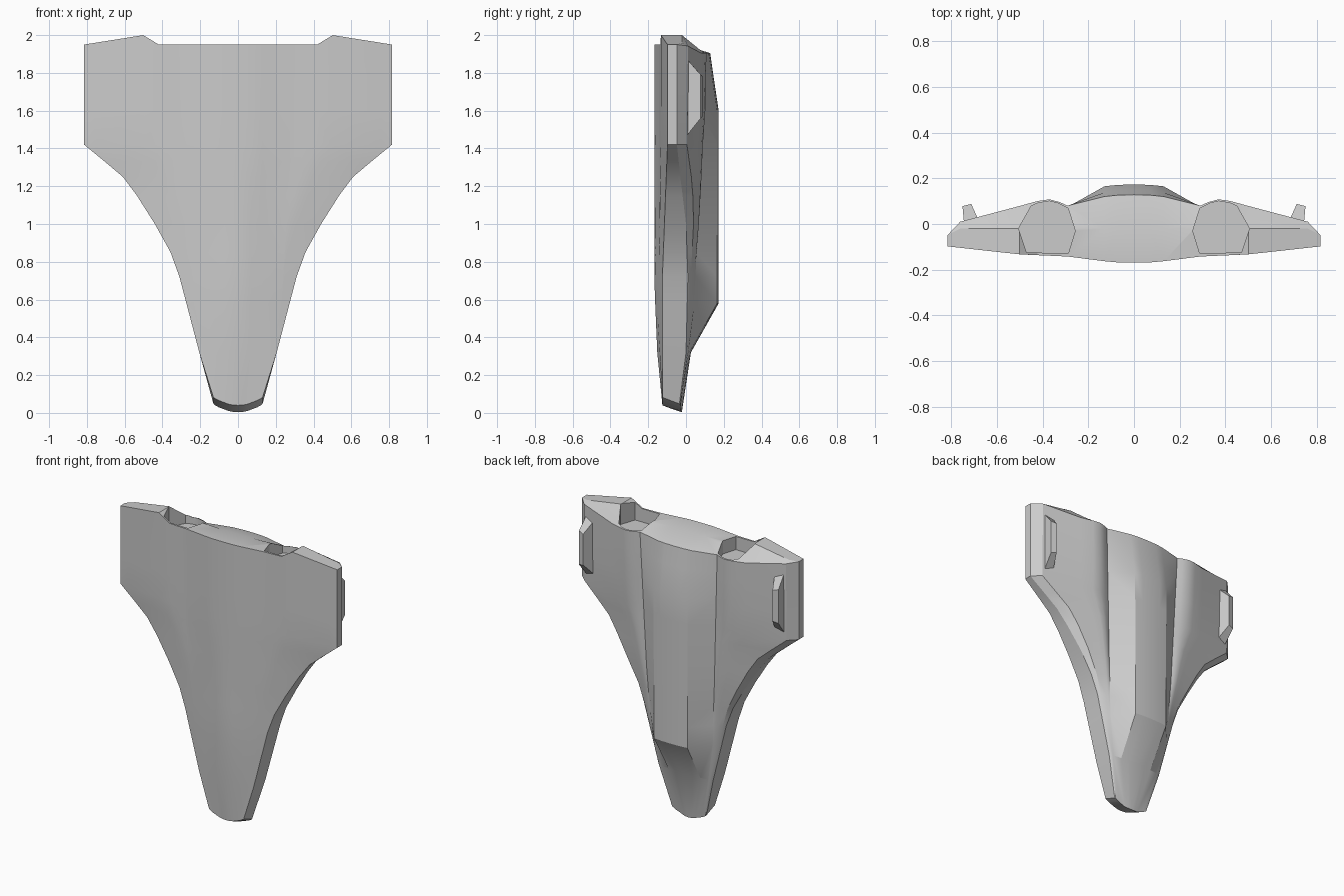
import bpy, bmesh, math

cube = bpy.data.objects.get("Cube")
if cube:
    bpy.data.objects.remove(cube, do_unlink=True)

grey = bpy.data.materials.new("hull_grey")
grey.use_nodes = True
COLOUR = (0.6, 0.6, 0.6, 1)
grey.diffuse_color = COLOUR
grey.node_tree.nodes["Principled BSDF"].inputs["Base Color"].default_value = COLOUR


def clamp(t):
    return max(0.0, min(1.0, t))


def curve(keys, z):
    """Piecewise linear value from (position, value) pairs."""
    if z <= keys[0][0]:
        return keys[0][1]
    for (a, va), (b, vb) in zip(keys, keys[1:]):
        if z <= b:
            return va + (vb - va) * (z - a) / (b - a)
    return keys[-1][1]


def make_object(name, bm):
    bmesh.ops.recalc_face_normals(bm, faces=bm.faces[:])
    me = bpy.data.meshes.new(name)
    bm.to_mesh(me)
    bm.free()
    me.materials.append(grey)
    ob = bpy.data.objects.new(name, me)
    bpy.context.collection.objects.link(ob)
    return ob


def activate(ob):
    bpy.ops.object.select_all(action='DESELECT')
    ob.select_set(True)
    bpy.context.view_layer.objects.active = ob


def apply_all(ob):
    activate(ob)
    for m in list(ob.modifiers):
        bpy.ops.object.modifier_apply(modifier=m.name)


def add_prism(bm, lower, upper):
    """Closed solid between two matching loops of points."""
    a = [bm.verts.new(p) for p in lower]
    b = [bm.verts.new(p) for p in upper]
    bm.faces.new(a)
    bm.faces.new(b)
    for i in range(len(a)):
        j = (i + 1) % len(a)
        bm.faces.new((a[i], a[j], b[j], b[i]))


# Hull dimensions along its length
HALF_WIDTH = [(.04, .13), (.32, .205), (.72, .31), (.85, .357), (1, .44), (1.15, .535),
              (1.25, .61), (1.33, .705), (1.42, .815)]
BELLY = [(.04, -.125), (.35, -.155), (.72, -.168)]
EDGE_LOW = [(.04, -.125), (.72, -.125), (1.42, -.098)]
EDGE_HIGH = [(.04, -.035), (.32, 0), (.72, .01), (1, 0), (1.25, -.03), (1.42, -.048)]
CHAMFER_Y = [(.04, -.03), (.32, .008), (.72, .025), (1, .04), (1.2, .035), (1.42, .005), (1.9, .01)]
CHAMFER_W = [(.04, .005), (.72, .015), (1, .03), (1.25, .05), (1.42, .055)]
RIDGE_BASE_X = [(.04, .1), (.32, .175), (.58, .23), (1, .255), (1.9, .29)]
RIDGE_BASE_Y = [(.04, -.03), (.32, .012), (.58, .045), (1, .06), (1.9, .08)]
RIDGE_TOP_X = [(.04, .05), (.32, .12), (.58, .125), (1.9, .13)]
RIDGE_TOP_Y = [(.04, -.03), (.32, .018), (.58, .165), (1.6, .165), (1.9, .12)]
POD_RISE = [(.75, 0), (1.2, .5), (1.6, 1)]
POD_BUMPS = [(.07, .02), (.17, .04), (.28, .04), (.45, .03)]
BELLY_SHAPE = [(0, 0), (.11, 0), (.34, .36), (.61, .5), (1, 1)]
STATIONS = [.04, .32, .58, .72, .85, 1, 1.15, 1.25, 1.33, 1.42, 1.6, 1.78, 1.93]


def section(z):
    """Upper and lower half profile of the hull as (x, y) columns."""
    w = curve(HALF_WIDTH, z)
    w2, yc = w - curve(CHAMFER_W, z), curve(CHAMFER_Y, z)
    xr, yr = curve(RIDGE_BASE_X, z), curve(RIDGE_BASE_Y, z)
    xs, ys = curve(RIDGE_TOP_X, z), curve(RIDGE_TOP_Y, z)
    rise = curve(POD_RISE, z)
    top = [(0, ys + .008), (xs * .55, ys + .006), (xs, ys), (xr, yr)]
    for t, bump in POD_BUMPS:
        top.append((xr + (w2 - xr) * t, yr + (yc - yr) * t + bump * rise))
    top += [(w2, yc), (w, curve(EDGE_HIGH, z))]
    yb, yl = curve(BELLY, z), curve(EDGE_LOW, z)
    low = [(x, yb + (yl - yb) * curve(BELLY_SHAPE, x / w)) for x, _ in top]
    return top, low


def nose_z(x, y):
    return .04 + .042 * (x / .13) ** 2 - .036 * clamp((y + .125) / .095)


def tail_z(x, y):
    shroud = curve([(.42, 0), (.5, .05), (.815, 0)], x) * clamp(1 - (y + .02) / .09)
    return 1.95 - .045 * clamp((y + .02) / .1) + shroud


def build_hull():
    bm = bmesh.new()
    rings = []
    for z in STATIONS:
        top, low = section(z)
        end = nose_z if z == STATIONS[0] else tail_z if z == STATIONS[-1] else None
        rings.append([[bm.verts.new((x, y, end(x, y) if end else z)) for x, y in row]
                      for row in (top, low)])
    for (t0, l0), (t1, l1) in zip(rings, rings[1:]):
        a, b = t0 + l0[::-1], t1 + l1[::-1]
        for i in range(len(a) - 1):
            bm.faces.new((a[i], a[i + 1], b[i + 1], b[i]))
    # Nose and tail caps, creased along a middle line
    for (top, low), end, ym in ((rings[0], nose_z, -.08), (rings[-1], tail_z, -.02)):
        mid = [bm.verts.new((v.co.x, ym, end(v.co.x, ym))) for v in top[:-1]]
        for i in range(len(mid) - 1):
            bm.faces.new((top[i], top[i + 1], mid[i + 1], mid[i]))
            bm.faces.new((mid[i], mid[i + 1], low[i + 1], low[i]))
        bm.faces.new((top[-2], top[-1], mid[-1]))
        bm.faces.new((mid[-1], top[-1], low[-1], low[-2]))
    hull = make_object("hull", bm)
    mirror = hull.modifiers.new("mirror", 'MIRROR')
    mirror.merge_threshold = .0005
    apply_all(hull)
    return hull


hull = build_hull()

# Engine recesses cut into the tail
OUTLINE = [(.257, -.03), (.287, -.127), (.47, -.125), (.505, -.02), (.45, .078),
           (.42, .092), (.37, .1), (.33, .09), (.288, .068)]
bm = bmesh.new()
for s in (1, -1):
    add_prism(bm, [(s * x, y, 1.86) for x, y in OUTLINE], [(s * x, y, 2.2) for x, y in OUTLINE])
cutter = make_object("engine_cutter", bm)
cutter.hide_render = True
cut = hull.modifiers.new("engines", 'BOOLEAN')
cut.operation = 'DIFFERENCE'
cut.solver = 'EXACT'
cut.object = cutter
apply_all(hull)
bpy.data.objects.remove(cutter, do_unlink=True)
activate(hull)
bpy.ops.object.shade_smooth_by_angle(angle=math.radians(25))

# Small tapered fins near the wing tips
for side, s in (("left", 1), ("right", -1)):
    bm = bmesh.new()
    base = [(.672, .0, 1.47), (.742, -.01, 1.45), (.742, -.01, 1.89), (.672, .0, 1.87)]
    tip = [(.712, .088, 1.57), (.75, .078, 1.56), (.75, .078, 1.79), (.712, .088, 1.78)]
    add_prism(bm, [(s * x, y, z) for x, y, z in base], [(s * x, y, z) for x, y, z in tip])
    make_object(side + "_fin", bm)
